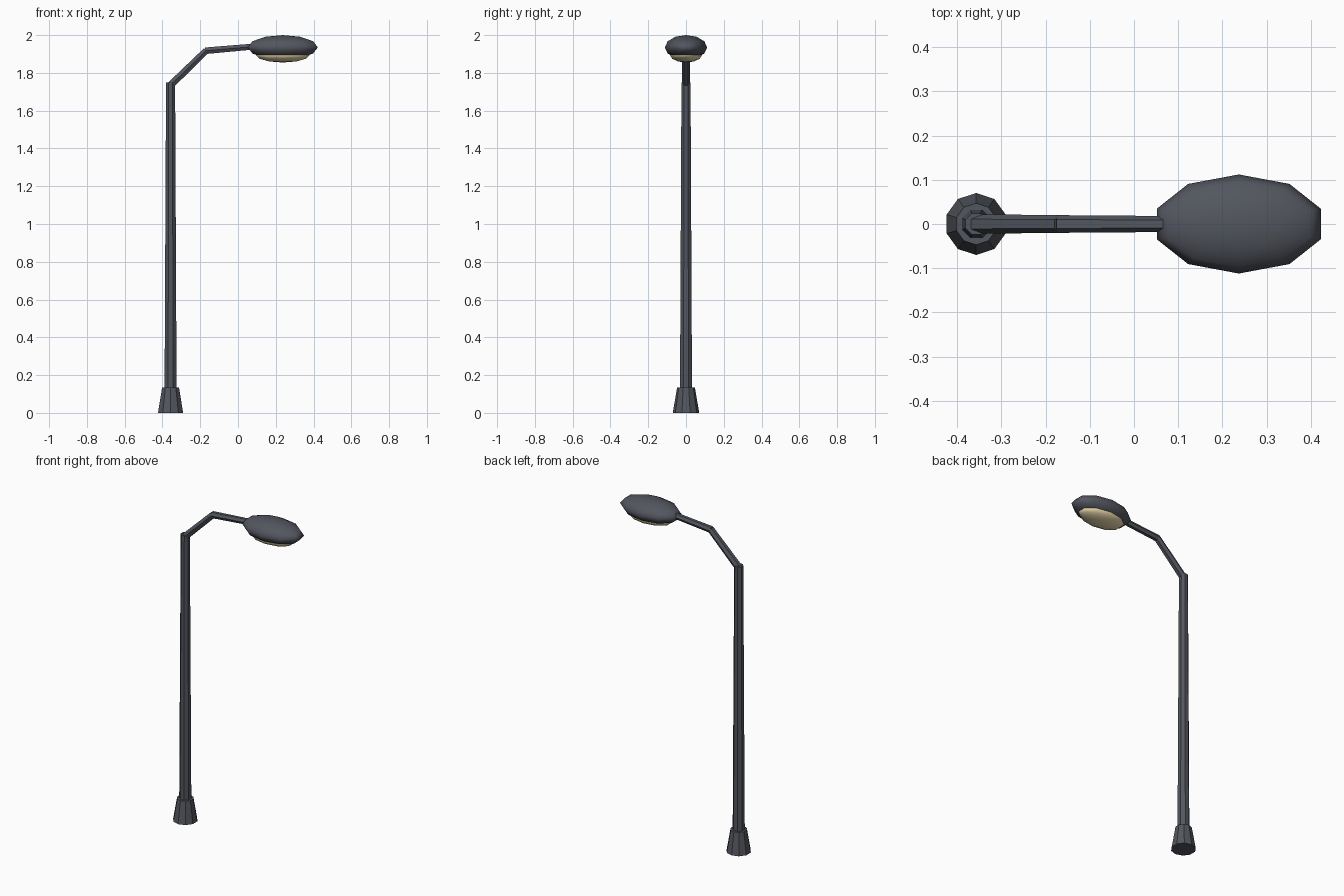
import bpy, math
from mathutils import Vector, Matrix

if "Cube" in bpy.data.objects:
    bpy.data.objects.remove(bpy.data.objects["Cube"])


def material(name, rgb):
    m = bpy.data.materials.new(name)
    m.diffuse_color = (*rgb, 1)
    m.use_nodes = True
    m.node_tree.nodes["Principled BSDF"].inputs["Base Color"].default_value = m.diffuse_color
    return m


METAL = material("dark_grey_metal", (0.085, 0.093, 0.112))
GLOW = material("warm_lamp_cream", (0.90, 0.76, 0.45))
POLE_X = -0.357


def finish(name, mat, smooth=False):
    ob = bpy.context.object
    ob.name = name
    ob.data.materials.append(mat)
    if smooth:
        bpy.ops.object.shade_smooth()
    return ob


def rod(name, a, b, r1, r2, sides, spin=0.0):
    # tapered prism running from point a to point b
    a, b = Vector(a), Vector(b)
    bpy.ops.mesh.primitive_cone_add(vertices=sides, radius1=r1, radius2=r2, depth=(b - a).length)
    ob = finish(name, METAL)
    d = (b - a).normalized()
    tilt = Matrix.Rotation(math.atan2(d.x, d.z), 4, 'Y')
    ob.matrix_world = Matrix.Translation((a + b) / 2) @ tilt @ Matrix.Rotation(spin, 4, 'Z')
    return ob


def ellipsoid(name, loc, radii, mat):
    bpy.ops.mesh.primitive_uv_sphere_add(segments=10, ring_count=6, radius=1, location=loc)
    ob = finish(name, mat, True)
    ob.scale = radii
    return ob


# base and post
rod("base", (POLE_X, 0, 0), (POLE_X, 0, 0.135), 0.07, 0.047, 10)
rod("post", (POLE_X, 0, 0.02), (POLE_X, 0, 1.75), 0.035, 0.026, 8, math.pi / 8)

# bent arm
rod("lower_arm", (POLE_X, 0, 1.735), (-0.168, 0, 1.918), 0.022, 0.02, 6)
rod("upper_arm", (-0.174, 0, 1.917), (0.09, 0, 1.94), 0.02, 0.018, 6)

# lamp head and glowing lens underneath
ellipsoid("lamp_head", (0.237, 0, 1.935), (0.195, 0.112, 0.065), METAL)
ellipsoid("lamp_lens", (0.237, 0, 1.895), (0.15, 0.085, 0.04), GLOW)
